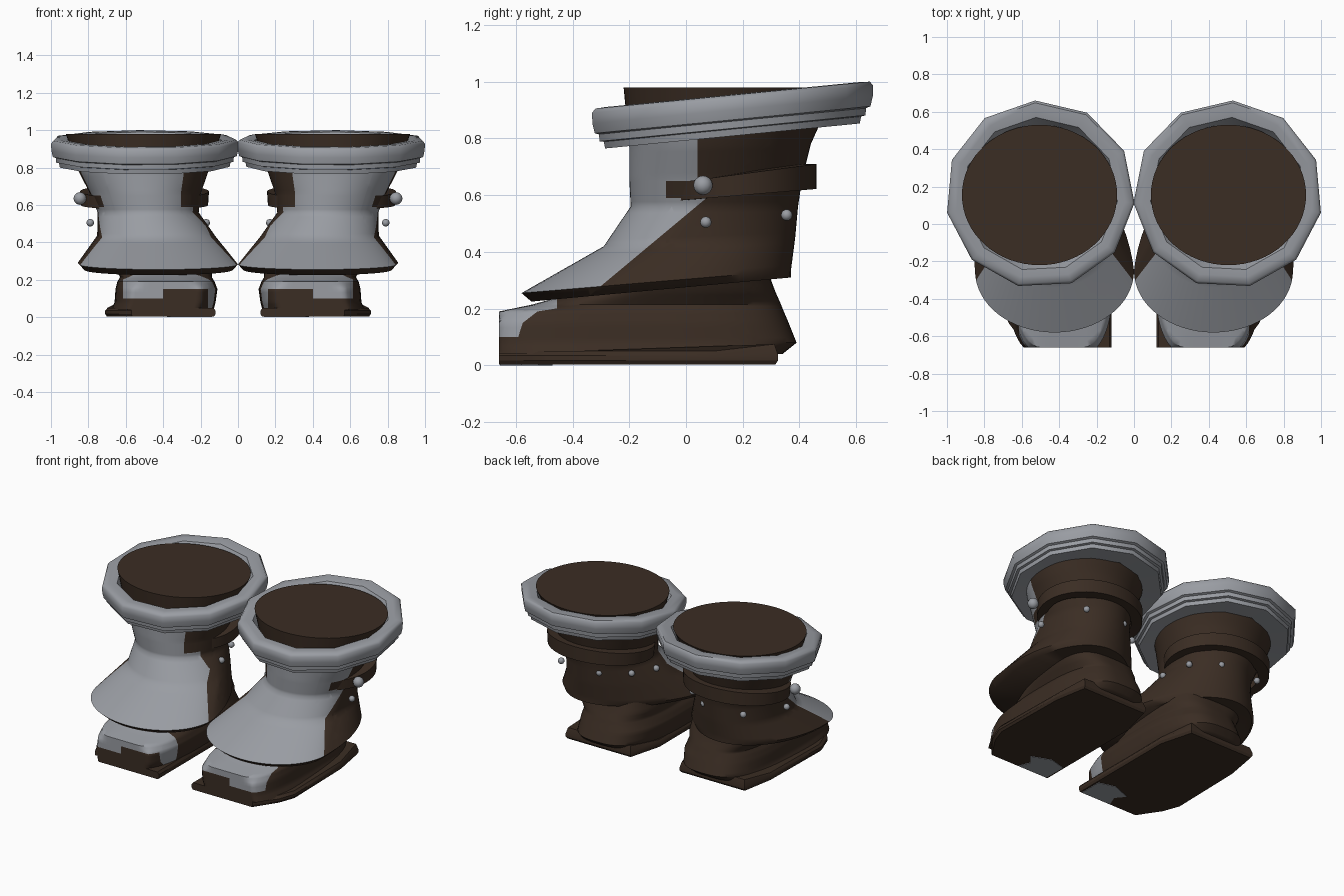
import bpy, bmesh, math
from mathutils import Vector

if "Cube" in bpy.data.objects:
    bpy.data.objects.remove(bpy.data.objects["Cube"])


def material(name, rgb):
    m = bpy.data.materials.new(name)
    m.diffuse_color = (*rgb, 1)
    m.use_nodes = True
    m.node_tree.nodes["Principled BSDF"].inputs["Base Color"].default_value = m.diffuse_color
    return m


BROWN = material("brown leather", (0.043, 0.026, 0.017))
GREY = material("grey metal", (0.32, 0.335, 0.365))


def finish(name, bm, mats, rule=None, angle=35, cuts=()):
    """Turn a bmesh into a mirrored pair of parts, cut along planes and coloured by rule."""
    for co, no in cuts:
        bmesh.ops.bisect_plane(bm, geom=bm.verts[:] + bm.edges[:] + bm.faces[:],
                               dist=1e-5, plane_co=co, plane_no=Vector(no).normalized())
    bmesh.ops.recalc_face_normals(bm, faces=bm.faces[:])
    if rule:
        bm.normal_update()
        for f in bm.faces:
            f.material_index = int(rule(f.calc_center_median(), f.normal))
    me = bpy.data.meshes.new(name)
    bm.to_mesh(me)
    bm.free()
    for m in mats:
        me.materials.append(m)
    ob = bpy.data.objects.new(name, me)
    bpy.context.collection.objects.link(ob)
    mod = ob.modifiers.new("pair", 'MIRROR')
    mod.use_mirror_merge = False
    bpy.ops.object.select_all(action='DESELECT')
    ob.select_set(True)
    bpy.context.view_layer.objects.active = ob
    bpy.ops.object.shade_smooth_by_angle(angle=math.radians(angle))
    return ob


def loft(rings, caps=True, closed=False):
    """Skin a list of equal-length point rings."""
    bm = bmesh.new()
    vs = [[bm.verts.new(p) for p in r] for r in rings]
    n = len(vs[0])
    pairs = list(zip(vs, vs[1:])) + ([(vs[-1], vs[0])] if closed else [])
    for a, b in pairs:
        for i in range(n):
            j = (i + 1) % n
            bm.faces.new((a[i], a[j], b[j], b[i]))
    if caps and not closed:
        bm.faces.new(vs[0][::-1])
        bm.faces.new(vs[-1])
    return bm


def oval(x0, x1, yf, yb, yc, zf, zb, n=64, power=2, clamp=-9, shift=0):
    """Egg-shaped ring, tilted from zf at the front to zb at the back."""
    pts = []
    for i in range(n):
        a = math.tau * i / n
        c, s = math.cos(a), math.sin(a)
        c = math.copysign(abs(c) ** (2 / power), c)
        s = math.copysign(abs(s) ** (2 / power), s)
        y = yc + s * ((yb - yc) if s > 0 else (yc - yf))
        z = zf + (zb - zf) * (y - yf) / (yb - yf)
        x = (x0 + x1) / 2 + c * (x1 - x0) / 2 + shift * max(s, 0)
        pts.append(Vector((x, max(y, clamp), z)))
    return pts


def subdivide(sections, steps):
    out = []
    for a, b in zip(sections, sections[1:]):
        for k in range(steps):
            out.append([p + (q - p) * k / steps for p, q in zip(a, b)])
    return out + [sections[-1]]


# Shaft with flared skirt: grey plate in front, brown leather behind
shaft = [oval(*s, shift=sh) for *s, sh in (
    (0.03, 0.82, -0.545, 0.37, -0.25, 0.225, 0.31, 0.07),
    (0.00, 0.85, -0.58, 0.37, -0.25, 0.255, 0.335, 0.07),
    (0.12, 0.75, -0.29, 0.385, -0.02, 0.42, 0.45, 0.05),
    (0.21, 0.75, -0.195, 0.395, 0.08, 0.56, 0.56, 0),
    (0.20, 0.79, -0.20, 0.41, 0.10, 0.66, 0.66, 0),
    (0.16, 0.85, -0.20, 0.44, 0.12, 0.77, 0.78, 0),
    (0.09, 0.92, -0.22, 0.53, 0.155, 0.98, 0.98, 0))]


def front_plate(c, n):
    hem = 0.258 + (c.y + 0.58) * 0.086
    if c.z < hem or c.z > 0.85 or abs(n.z) > 0.99:
        return False
    if c.z < 0.59:
        return c.y < -0.30 + (c.z - 0.28) * 1.2 and (c.x > 0.4 or c.z < 0.5 or c.y < -0.05)
    if c.x < 0.5:
        return c.y < -0.13
    return c.y < (-0.07 if c.z < 0.65 else 0.04)


plate_cuts = [((0, -0.30, 0.28), (0, 1, -1.2)), ((0, 0, 0.59), (0, 0, 1)), ((0, 0, 0.65), (0, 0, 1))]
plate_cuts += [((0, y, 0), (0, 1, 0)) for y in (-0.13, -0.07, -0.05, 0.04)]
finish("boot_shaft", loft([shaft[0]] + subdivide(shaft[1:], 6)), [BROWN, GREY],
       front_plate, 50, plate_cuts)

# Stepped, tilted cuff with eleven sides
profile = [(0.76, -0.05), (0.82, 0.0), (0.90, 0.004), (0.975, 0.002), (1.0, -0.012),
           (0.997, -0.05), (0.98, -0.085), (0.95, -0.09), (0.945, -0.115),
           (0.915, -0.118), (0.905, -0.142), (0.65, -0.13)]
cuff = []
for r, dz in profile:
    ring = []
    for i in range(11):
        a = math.tau * i / 11 + math.radians(87)
        y = 0.158 + 0.503 * r * math.sin(a)
        x = 0.502 + 0.507 * r * math.cos(a)
        ring.append((min(x, 1.0), y, 0.902 + (y + 0.335) * 0.098 + dz))
    cuff.append(ring)
finish("cuff", loft(cuff, closed=True), [GREY], angle=48)

# Ankle strap
strap = [oval(x0, x1, yf, yb, 0.18, zf, zb, 48) for x0, x1, yf, yb, zf, zb in (
    (0.22, 0.78, -0.06, 0.38, 0.575, 0.622),
    (0.16, 0.84, -0.10, 0.46, 0.575, 0.622),
    (0.155, 0.845, -0.105, 0.46, 0.635, 0.71),
    (0.22, 0.78, -0.06, 0.38, 0.635, 0.71))]
finish("ankle_strap", loft(strap, closed=True), [BROWN])

# Round studs and the larger strap button
bm = bmesh.new()
for x, y, z, r in ((0.79, 0.07, 0.505, 0.02), (0.67, 0.355, 0.53, 0.02),
                   (0.385, 0.362, 0.53, 0.02), (0.225, 0.25, 0.525, 0.02),
                   (0.17, 0.07, 0.505, 0.02), (0.845, 0.06, 0.635, 0.034)):
    made = bmesh.ops.create_uvsphere(bm, u_segments=12, v_segments=8, radius=r)
    bmesh.ops.translate(bm, verts=made["verts"], vec=(x, y, z))
finish("studs", bm, [GREY], angle=60)

# Foot with a blunt toe, partly covered by a grey cap
foot = [oval(x0, x1, yf, yb, yc, z, z, 64, 3, -0.66) for x0, x1, yf, yb, yc, z in (
    (0.13, 0.68, -0.72, 0.34, -0.2, 0.04),
    (0.12, 0.66, -0.73, 0.39, -0.2, 0.08),
    (0.11, 0.655, -0.72, 0.362, -0.2, 0.15),
    (0.125, 0.645, -0.68, 0.345, -0.2, 0.19),
    (0.14, 0.63, -0.54, 0.335, -0.15, 0.215),
    (0.14, 0.66, -0.38, 0.315, -0.05, 0.26),
    (0.16, 0.70, -0.28, 0.285, 0.02, 0.34))]


def toe_cap(c, n):
    if c.y > -0.455 or c.x > 0.615:
        return False
    if c.x < 0.16:
        return True
    if c.x < 0.40:
        return c.z > 0.15
    return c.z > (0.10 if c.y < -0.57 else 0.15)


toe_cuts = [((0, 0, z), (0, 0, 1)) for z in (0.10, 0.15)]
toe_cuts += [((0, y, 0), (0, 1, 0)) for y in (-0.455, -0.57)]
toe_cuts += [((x, 0, 0), (1, 0, 0)) for x in (0.16, 0.40, 0.615)]
finish("foot", loft(subdivide(foot, 4)), [BROWN, GREY], toe_cap, 50, toe_cuts)

# Flat sole with square heel and slanted outer toe
outline = [(0.12, -0.66), (0.57, -0.66), (0.67, -0.53), (0.71, -0.42),
           (0.70, 0.10), (0.66, 0.325), (0.18, 0.325), (0.12, 0.10)]


def sole_ring(z, scale, lift=0):
    return [(0.41 + (x - 0.41) * scale, y if y < -0.6 else y * scale, z + (lift if y > 0.2 else 0))
            for x, y in outline]


finish("sole", loft([sole_ring(0.003, 0.97), sole_ring(0.018, 1.0), sole_ring(0.035, 1.0),
                     sole_ring(0.05, 0.96, 0.025)]), [BROWN], angle=30)

# Grey patch under the toe
patch = [(0.14, -0.655), (0.36, -0.655), (0.33, -0.58), (0.38, -0.52), (0.25, -0.47), (0.14, -0.50)]
finish("toe_patch", loft([[(x, y, z) for x, y in patch] for z in (0.0, 0.006)]), [GREY])
